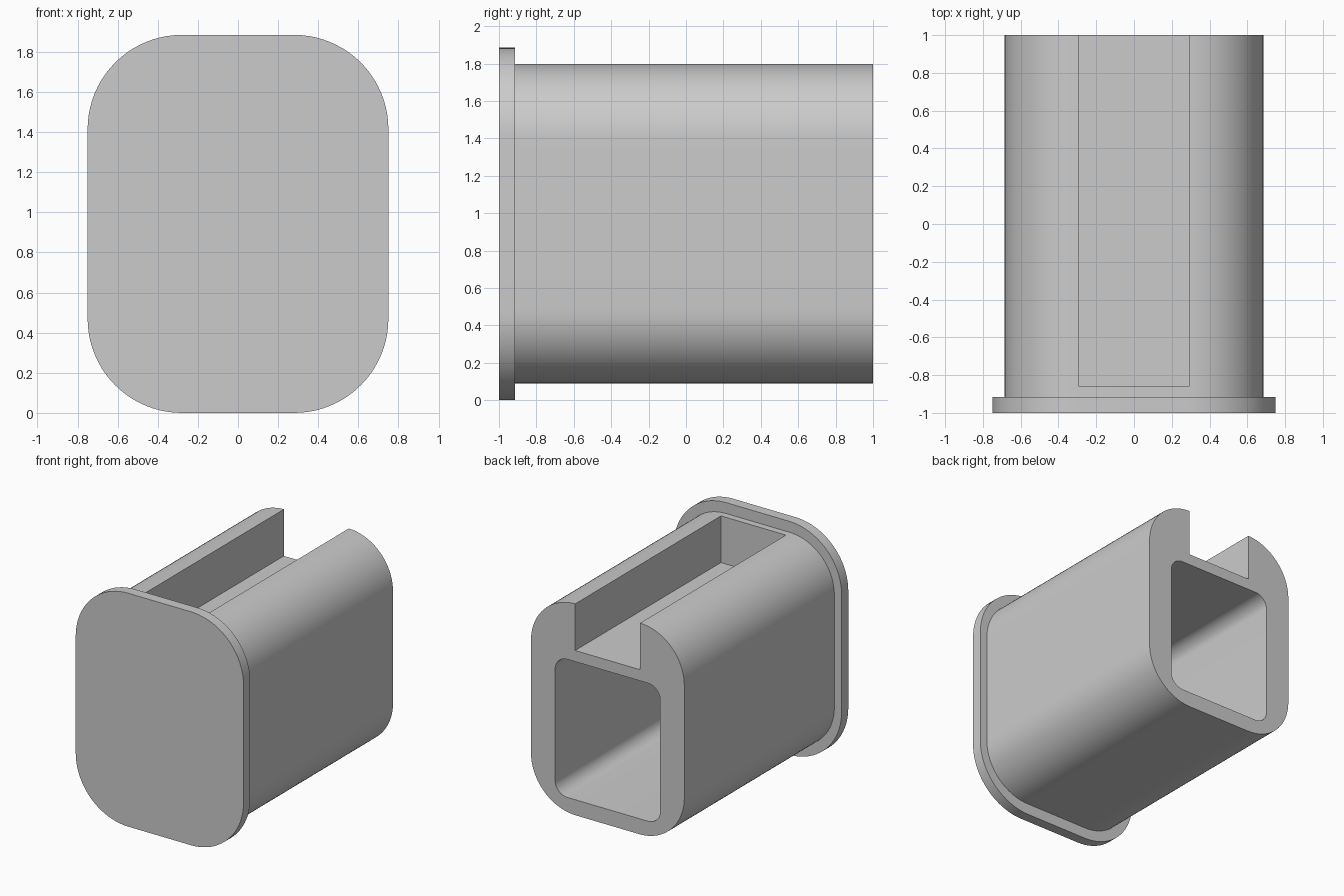
import bpy
import bmesh
from math import sin, cos, pi, radians

cube = bpy.data.objects.get("Cube")
if cube:
    bpy.data.objects.remove(cube, do_unlink=True)

grey = bpy.data.materials.new("plain_grey")
grey.use_nodes = True
grey.diffuse_color = (0.6, 0.6, 0.6, 1)
grey.node_tree.nodes["Principled BSDF"].inputs["Base Color"].default_value = (0.6, 0.6, 0.6, 1)


def rounded_prism(name, half_width, z0, z1, radius, y0, y1, steps=20):
    """Rounded rectangle in the xz plane, extruded along y."""
    bm = bmesh.new()
    ring = []
    if radius:
        corners = [(half_width - radius, z1 - radius), (radius - half_width, z1 - radius),
                   (radius - half_width, z0 + radius), (half_width - radius, z0 + radius)]
        for quarter, (cx, cz) in enumerate(corners):
            for i in range(steps + 1):
                a = (quarter + i / steps) * pi / 2
                ring.append(bm.verts.new((cx + radius * cos(a), y0, cz + radius * sin(a))))
    else:
        for x, z in ((half_width, z1), (-half_width, z1), (-half_width, z0), (half_width, z0)):
            ring.append(bm.verts.new((x, y0, z)))
    face = bm.faces.new(ring)
    result = bmesh.ops.extrude_face_region(bm, geom=[face])
    moved = [v for v in result["geom"] if isinstance(v, bmesh.types.BMVert)]
    bmesh.ops.translate(bm, verts=moved, vec=(0, y1 - y0, 0))
    bmesh.ops.recalc_face_normals(bm, faces=bm.faces)
    mesh = bpy.data.meshes.new(name)
    bm.to_mesh(mesh)
    bm.free()
    mesh.materials.append(grey)
    obj = bpy.data.objects.new(name, mesh)
    bpy.context.collection.objects.link(obj)
    return obj


def activate(obj):
    bpy.ops.object.select_all(action="DESELECT")
    obj.select_set(True)
    bpy.context.view_layer.objects.active = obj


def cut(target, cutter):
    cutter.hide_render = True
    mod = target.modifiers.new("cut", "BOOLEAN")
    mod.operation = "DIFFERENCE"
    mod.solver = "EXACT"
    mod.object = cutter
    activate(target)
    bpy.ops.object.modifier_apply(modifier=mod.name)
    bpy.data.objects.remove(cutter, do_unlink=True)


# End plate and hollow body
end_plate = rounded_prism("end_plate", 0.75, 0, 1.885, 0.47, -1, -0.915)
body = rounded_prism("plug_body", 0.685, 0.09, 1.797, 0.4, -0.95, 1)

# Open channel along the top, and the rounded bore below it
cut(body, rounded_prism("channel_cutter", 0.29, 1.42, 2.2, 0, -0.86, 1.2))
cut(body, rounded_prism("bore_cutter", 0.47, 0.215, 1.33, 0.11, -0.86, 1.2, steps=10))

for obj in (end_plate, body):
    activate(obj)
    bpy.ops.object.shade_smooth_by_angle(angle=radians(30))
